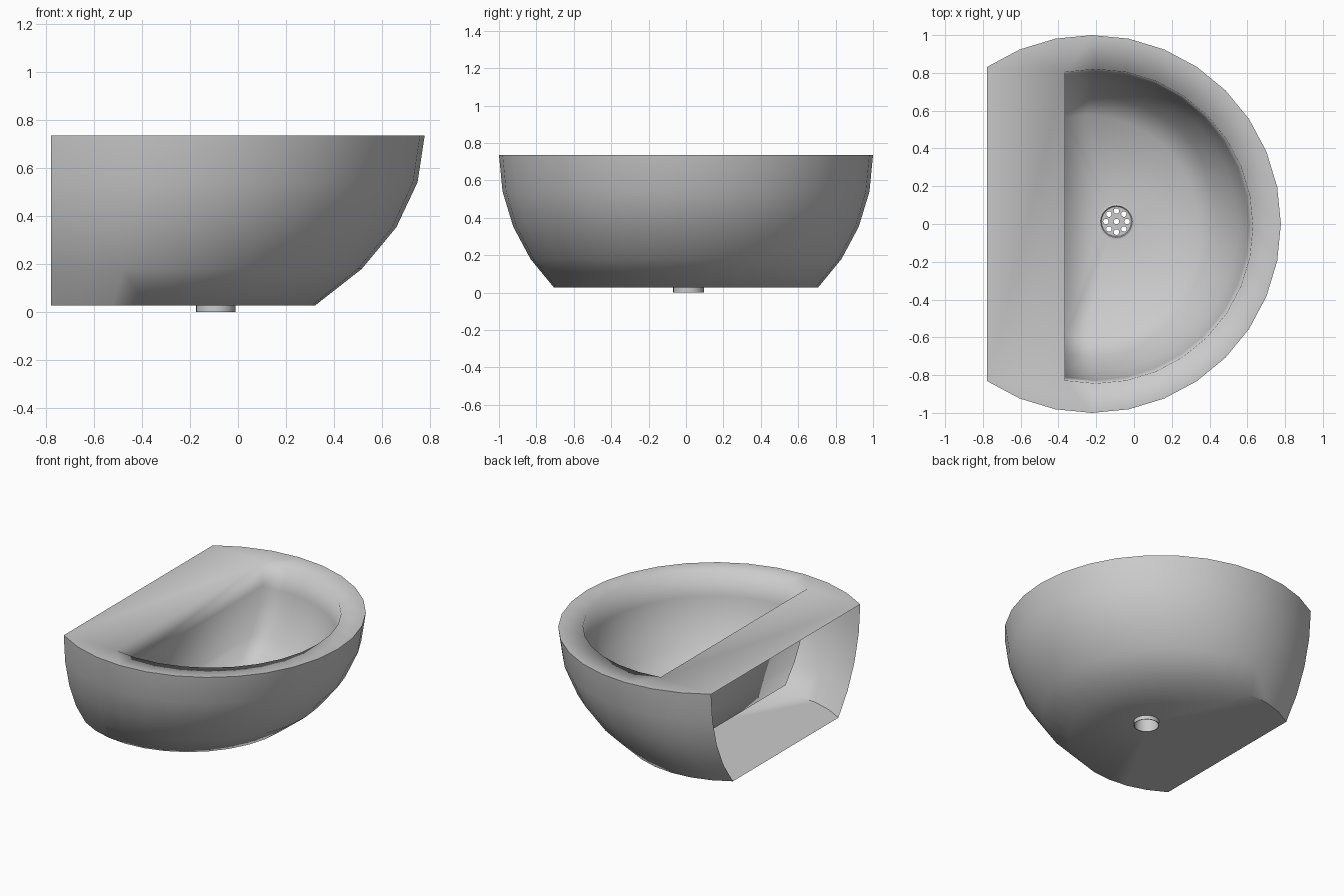
import bpy, bmesh
from math import sin, cos, pi, radians

if "Cube" in bpy.data.objects:
    bpy.data.objects.remove(bpy.data.objects["Cube"])

RIM_Z = 0.735
STEP = 11.25
DRAIN = (-0.093, 0.013)
FLOOR_Z = RIM_Z - 0.832 * sin(pi / 4)
BASE_Z = RIM_Z - sin(pi / 4)


def finish(bm, name, angle=None):
    bmesh.ops.remove_doubles(bm, verts=bm.verts, dist=1e-5)
    bmesh.ops.recalc_face_normals(bm, faces=bm.faces)
    me = bpy.data.meshes.new(name)
    bm.to_mesh(me)
    bm.free()
    ob = bpy.data.objects.new(name, me)
    bpy.context.collection.objects.link(ob)
    bpy.ops.object.select_all(action='DESELECT')
    ob.select_set(True)
    bpy.context.view_layer.objects.active = ob
    if angle is None:
        bpy.ops.object.shade_smooth()
    else:
        bpy.ops.object.shade_smooth_by_angle(angle=radians(angle))
    return ob


def bowl_ring(bm, radius, back_x, cy, half_steps, level):
    """One truncated 32-gon, shrunk toward the middle of its straight back."""
    a = radians(STEP * level)
    behind = -radius * cos(radians(STEP * half_steps))
    pts = []
    for i in range(-half_steps, half_steps + 1):
        t = radians(STEP * i)
        pts.append(bm.verts.new((back_x + cos(a) * (radius * cos(t) + behind),
                                 cy + cos(a) * radius * sin(t),
                                 RIM_Z - radius * sin(a))))
    return pts


def circle(bm, cx, cy, z, r, n):
    return [bm.verts.new((cx + r * cos(2 * pi * i / n), cy + r * sin(2 * pi * i / n), z))
            for i in range(n)]


def skin(bm, rings, closed):
    for a, b in zip(rings, rings[1:]):
        n = len(a)
        for i in range(n if closed else n - 1):
            j = (i + 1) % n
            bm.faces.new((a[i], a[j], b[j], b[i]))


def fill(bm, loops):
    """Flat fill of an outer loop with holes."""
    edges = []
    for lp in loops:
        for i, v in enumerate(lp):
            w = lp[(i + 1) % len(lp)]
            edges.append(bm.edges.get((v, w)) or bm.edges.new((v, w)))
    bmesh.ops.triangle_fill(bm, edges=edges, use_beauty=True, normal=(0, 0, 1))


OUTER = (1.0, -0.778, 0.0, 11)
INNER = (0.832, -0.365, -0.012, 9)

# Outer shell, open at the wall side, with a drain hole in its base
bm = bmesh.new()
rings = [bowl_ring(bm, *OUTER, k) for k in range(5)]
skin(bm, rings, False)
fill(bm, [rings[-1], circle(bm, *DRAIN, BASE_Z, 0.082, 24)])
finish(bm, "outer_shell", 50)

# Flat rim and inner basin as one soft-shaded skin
bm = bmesh.new()
rings = [bowl_ring(bm, *INNER, k) for k in range(5)]
skin(bm, rings, True)
fill(bm, [bowl_ring(bm, *OUTER, 0), rings[0]])
fill(bm, [rings[-1], circle(bm, *DRAIN, FLOOR_Z, 0.082, 24)])
basin = finish(bm, "rim_and_basin")
# make the rim face up
me = basin.data
if max(me.polygons, key=lambda p: p.center.z).normal.z < 0:
    me.flip_normals()

# Drain pipe with a small flange on the basin floor
bm = bmesh.new()
profile = [(0.078, 0.0), (0.082, 0.0), (0.082, FLOOR_Z), (0.093, FLOOR_Z),
           (0.093, FLOOR_Z + 0.006), (0.084, FLOOR_Z + 0.008), (0.078, FLOOR_Z + 0.002)]
rings = [circle(bm, *DRAIN, z, r, 24) for r, z in profile]
skin(bm, rings + rings[:1], True)
finish(bm, "drain_pipe", 30)

# Perforated strainer
bm = bmesh.new()
loops = [circle(bm, *DRAIN, FLOOR_Z + 0.003, 0.079, 24),
         circle(bm, *DRAIN, FLOOR_Z + 0.003, 0.015, 10)]
for k in range(8):
    t = k * pi / 4
    loops.append(circle(bm, DRAIN[0] + 0.056 * cos(t), DRAIN[1] + 0.056 * sin(t),
                        FLOOR_Z + 0.003, 0.015, 10))
fill(bm, loops)
finish(bm, "drain_strainer", 30)
